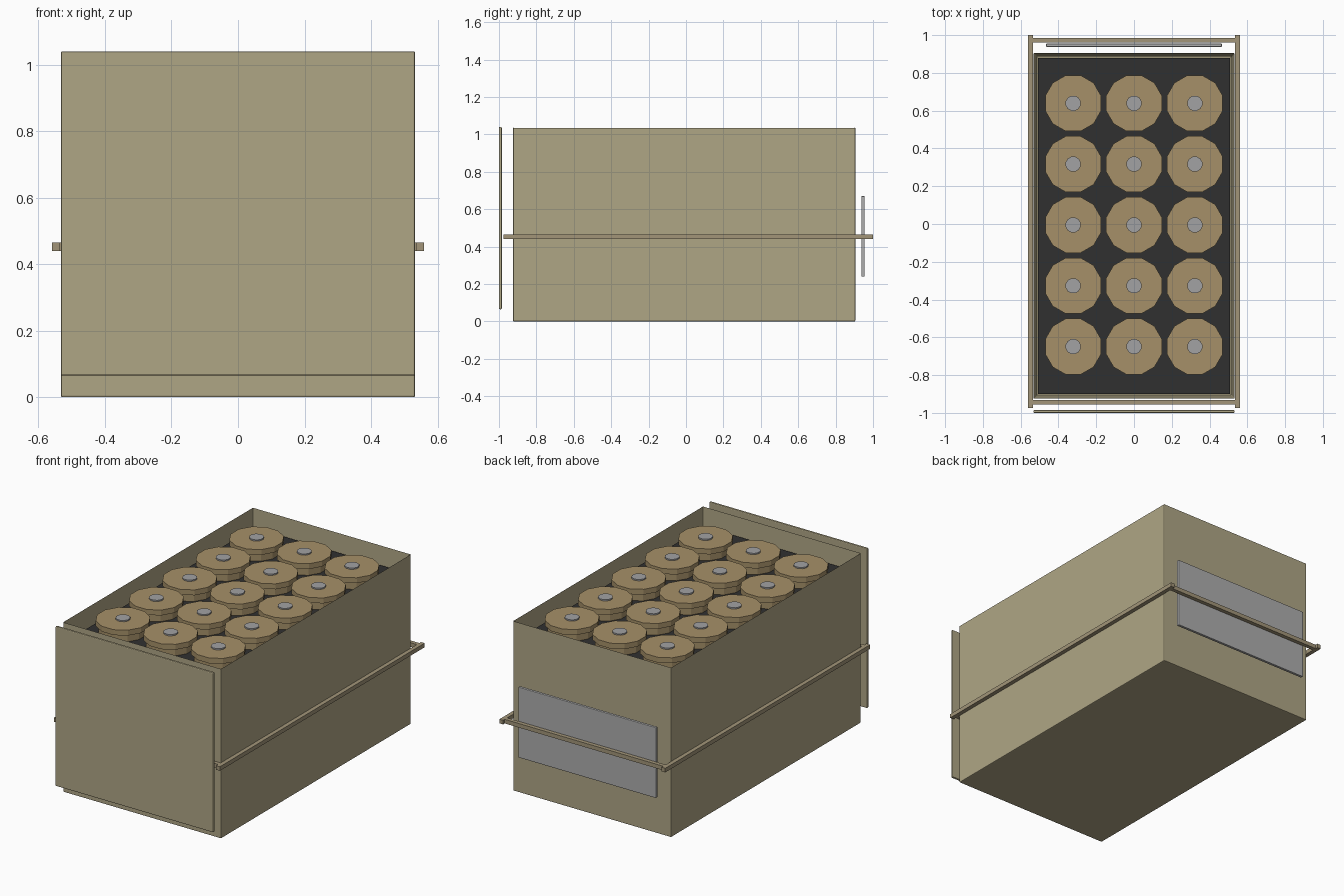
import bpy
import bmesh
import math

if "Cube" in bpy.data.objects:
    bpy.data.objects.remove(bpy.data.objects["Cube"])


def material(name, r, g, b):
    m = bpy.data.materials.new(name)
    m.diffuse_color = (r, g, b, 1)
    m.use_nodes = True
    m.node_tree.nodes["Principled BSDF"].inputs["Base Color"].default_value = m.diffuse_color
    return m


card = material("card", 0.43, 0.38, 0.235)
strap = material("strap", 0.36, 0.30, 0.19)
brass = material("brass", 0.38, 0.28, 0.14)
steel = material("steel", 0.36, 0.36, 0.37)
dark = material("dark", 0.03, 0.03, 0.03)
paper = material("paper", 0.42, 0.42, 0.42)


def finish(bm, name, mat, bevel=0):
    bmesh.ops.recalc_face_normals(bm, faces=bm.faces)
    me = bpy.data.meshes.new(name)
    bm.to_mesh(me)
    bm.free()
    me.materials.append(mat)
    ob = bpy.data.objects.new(name, me)
    bpy.context.collection.objects.link(ob)
    if bevel:
        mod = ob.modifiers.new("bevel", 'BEVEL')
        mod.width = bevel
        mod.segments = 2
    return ob


def box(name, x, y, z, mat, bevel=0.0):
    """Box from (min, max) pairs."""
    bm = bmesh.new()
    bmesh.ops.create_cube(bm, size=1)
    for v in bm.verts:
        v.co = [(a + b) / 2 + c * (b - a) for c, (a, b) in zip(v.co, (x, y, z))]
    return finish(bm, name, mat, bevel)


def lathe(name, profile, sides, loc, mat):
    """Flat-sided turned part from (radius, height) points, capped at both ends."""
    bm = bmesh.new()
    rings = []
    for r, z in profile:
        rings.append([bm.verts.new((r * math.cos((i + 0.5) * math.tau / sides),
                                    r * math.sin((i + 0.5) * math.tau / sides), z))
                      for i in range(sides)])
    for a, b in zip(rings, rings[1:]):
        for i in range(sides):
            j = (i + 1) % sides
            bm.faces.new((a[i], a[j], b[j], b[i]))
    bm.faces.new(rings[0])
    bm.faces.new(rings[-1])
    ob = finish(bm, name, mat)
    ob.location = loc
    return ob


# Open carton: block with the top inset and pushed down
W, Y0, Y1, H = 0.533, -0.925, 0.905, 1.04
bm = bmesh.new()
bmesh.ops.create_cube(bm, size=1)
for v in bm.verts:
    v.co = (v.co.x * 2 * W, (Y0 + Y1) / 2 + v.co.y * (Y1 - Y0), (v.co.z + 0.5) * H)
bm.normal_update()
top = [f for f in bm.faces if f.normal.z > 0.9]
bmesh.ops.inset_region(bm, faces=top, thickness=0.025)
for v in top[0].verts:
    v.co.z = 0.03
finish(bm, "carton", card, 0.005)

# Dark packing insert around the shells
box("packing_insert", (-0.507, 0.507), (Y0 + 0.026, Y1 - 0.026), (0.031, 0.93), dark)

# Front flap panel, standing off the carton
box("front_panel", (-W, W), (-1.0, -0.985), (0.065, H), card, 0.005)

# Strap: two long side bars and two cross bars
for side, s in (("left", -1), ("right", 1)):
    box(f"strap_{side}", tuple(sorted((s * 0.535, s * 0.56))), (-0.975, 1.0),
        (0.44, 0.465), strap)
for end, y in (("front", -0.943), ("back", 0.972)):
    box(f"strap_{end}", (-0.56, 0.56), (y - 0.012, y + 0.012), (0.44, 0.465), strap)

# Blank label plate on the back
box("label", (-0.465, 0.465), (0.938, 0.955), (0.24, 0.67), paper, 0.003)

# Shell heads: 12-sided body, rim and centre primer
for row in range(5):
    for col in range(3):
        x, y = (col - 1) * 0.322, -0.005 + (row - 2) * 0.322
        lathe(f"shell_{row}_{col}",
              [(0.138, 0.9), (0.138, 0.975), (0.153, 0.975), (0.153, 1.008)],
              12, (x, y, 0), brass)
        lathe(f"primer_{row}_{col}", [(0.041, 1.0), (0.041, 1.016)],
              12, (x, y, 0), steel)
